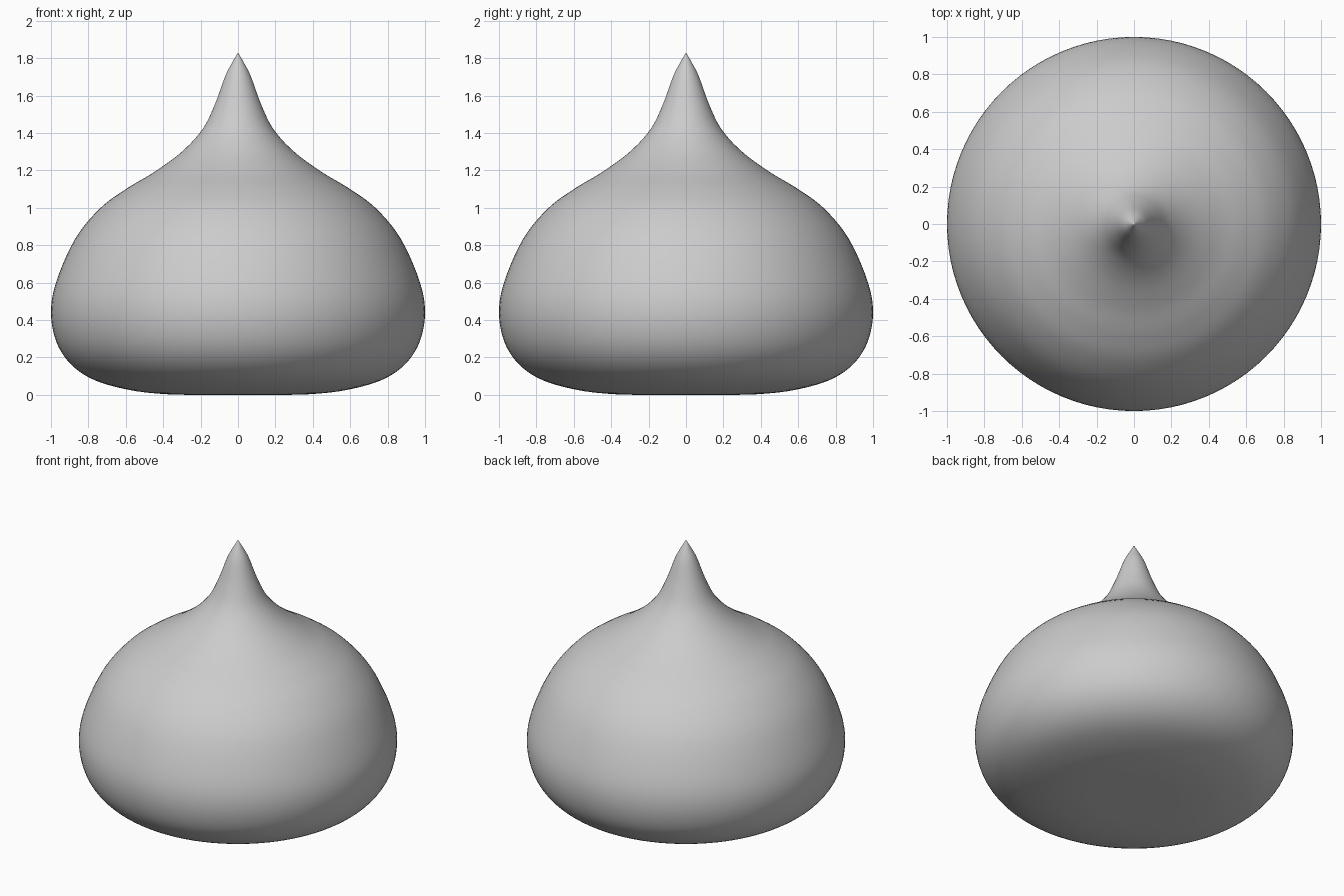
import bpy, bmesh
from math import tau
from mathutils import Vector

cube = bpy.data.objects.get("Cube")
if cube:
    bpy.data.objects.remove(cube, do_unlink=True)

SIDES = 96
STEPS = 5

# Half outline (radius, height) from the base centre up to the pointed tip
OUTLINE = [(0, 0), (0.2, 0), (0.39, 0.004), (0.58, 0.026), (0.765, 0.078), (0.89, 0.16),
           (0.97, 0.28), (1, 0.44), (0.97, 0.61), (0.87, 0.835), (0.74, 0.995),
           (0.6, 1.1), (0.45, 1.19), (0.3, 1.3), (0.19, 1.42), (0.125, 1.55),
           (0.07, 1.7), (0.035, 1.77), (0, 1.83)]


def smooth_path(points, steps):
    """Pass a smooth curve through all points."""
    p = [Vector((r, 0, z)) for r, z in points]
    p = [2 * p[0] - p[1]] + p + [2 * p[-1] - p[-2]]
    path = []
    for a, b, c, d in zip(p, p[1:], p[2:], p[3:]):
        for i in range(steps):
            t = i / steps
            path.append(b + (c - a) * t / 2 + (a * 2 - b * 5 + c * 4 - d) * t**2 / 2
                        + (b * 3 - a - c * 3 + d) * t**3 / 2)
    return path + [p[-2]]


# Revolve the outline into the body
bm = bmesh.new()
verts = [bm.verts.new(co) for co in smooth_path(OUTLINE, STEPS)]
edges = [bm.edges.new(pair) for pair in zip(verts, verts[1:])]
bmesh.ops.spin(bm, geom=verts + edges, cent=(0, 0, 0), axis=(0, 0, 1),
               angle=tau, steps=SIDES, use_merge=True)
bmesh.ops.remove_doubles(bm, verts=bm.verts, dist=0.0005)
bmesh.ops.recalc_face_normals(bm, faces=bm.faces)
for face in bm.faces:
    face.smooth = True
mesh = bpy.data.meshes.new("teardrop_body")
bm.to_mesh(mesh)
bm.free()
body = bpy.data.objects.new("teardrop_body", mesh)
bpy.context.collection.objects.link(body)

# Plain light grey
grey = bpy.data.materials.new("light_grey")
grey.use_nodes = True
grey.diffuse_color = (0.6, 0.6, 0.6, 1)
grey.node_tree.nodes["Principled BSDF"].inputs["Base Color"].default_value = grey.diffuse_color
mesh.materials.append(grey)
